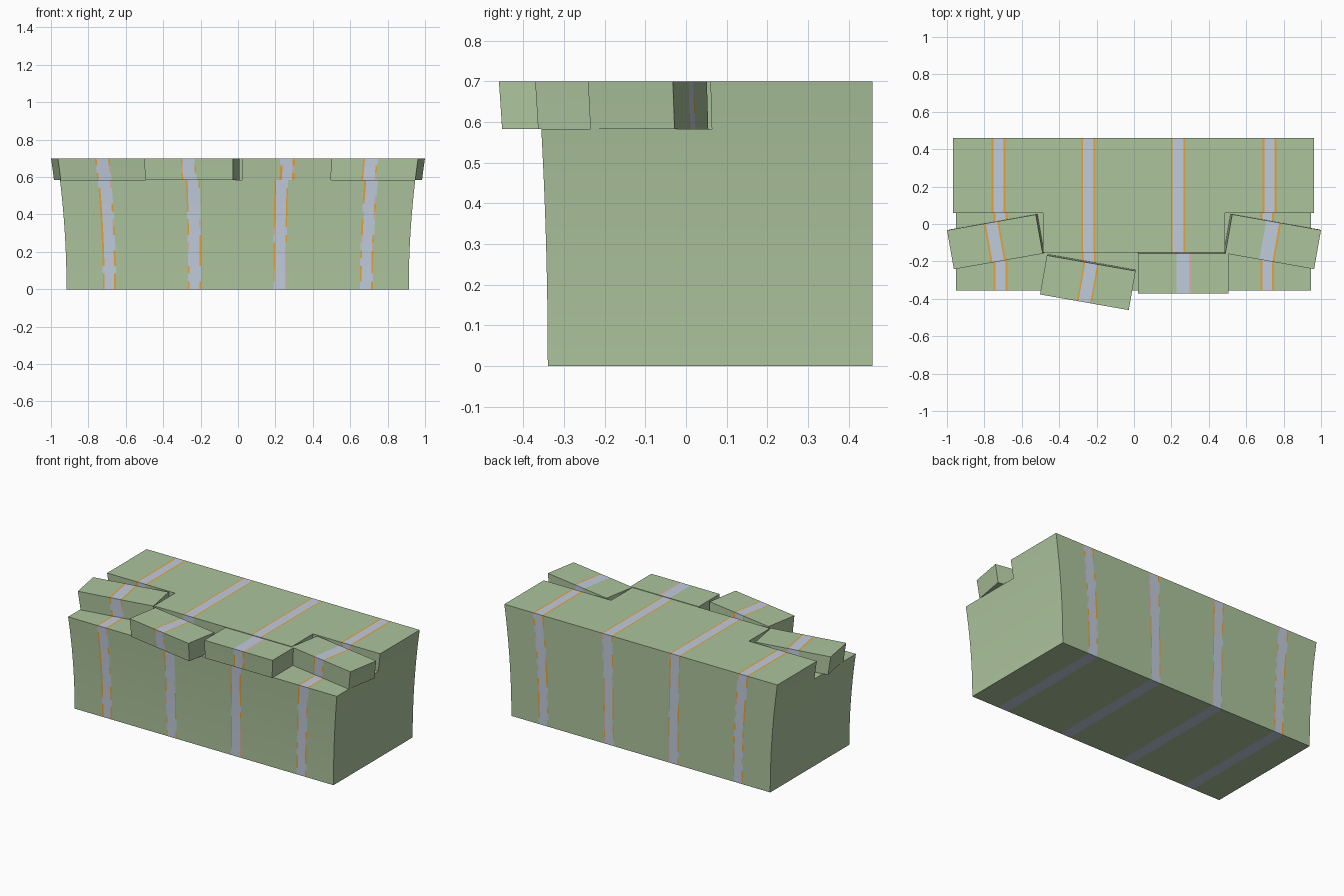
import bpy, bmesh, math, random
from mathutils import Matrix, Vector

if "Cube" in bpy.data.objects:
    bpy.data.objects.remove(bpy.data.objects["Cube"])

random.seed(7)
TOP, LEDGE, BACK = 0.70, 0.583, 0.459


def material(name, rgb):
    m = bpy.data.materials.new(name)
    m.diffuse_color = (*rgb, 1)
    m.use_nodes = True
    m.node_tree.nodes["Principled BSDF"].inputs["Base Color"].default_value = m.diffuse_color
    return m


MATS = [material("sage green", (0.415, 0.55, 0.335)),
        material("blue grey stripe", (0.53, 0.60, 0.71)),
        material("orange edge", (0.80, 0.36, 0.04)),
        material("pink edge", (0.70, 0.44, 0.38))]
GREEN, BLUE, ORANGE, PINK = range(4)


def flare(v):
    """The whole model narrows in a gentle curve towards the base."""
    t = 1 - (v.z / TOP) ** 2
    v.x *= 1 - 0.052 * t
    v.y = BACK + (v.y - BACK) * (1 - 0.028 * t)


def stripe_cuts(c, half, edge):
    return [c - half, c - half + edge, c + half - edge, c + half]


def striped_solid(name, xs, ys, zs, filled, place=Matrix.Identity(4), edges=None):
    """Make the outer skin of the filled cells; x columns decide the stripes."""
    bm = bmesh.new()
    pts = {}
    patch = {}
    grid = (xs, ys, zs)
    n = [len(g) - 1 for g in grid]

    def inside(c):
        if any(c[a] < 0 or c[a] >= n[a] for a in range(3)):
            return False
        return filled(*[(grid[a][c[a]] + grid[a][c[a] + 1]) / 2 for a in range(3)])

    def vert(i):
        if i not in pts:
            pts[i] = bm.verts.new(place @ Vector([grid[a][i[a]] for a in range(3)]))
        return pts[i]

    def colour(c, axis, side):
        k = c[0] % 4                      # 0 plain, 1 and 3 stripe edges, 2 stripe
        if axis == 0 or k == 0:
            return GREEN
        if k == 2:
            return BLUE
        if axis == 2:
            return edges[k // 2] if edges else (ORANGE if side else BLUE)
        key = (c[0], c[2], axis, side)
        if key not in patch:              # worn, patchy stripe edges
            weights = (6, 3, 1, 0.5) if k == 1 else (4.5, 2.5, 0.7, 2.3)
            patch[key] = random.choices((ORANGE, BLUE, GREEN, PINK), weights)[0]
        return patch[key]

    for i in range(n[0]):
        for j in range(n[1]):
            for k in range(n[2]):
                c = (i, j, k)
                if not inside(c):
                    continue
                for a in range(3):
                    for side in (0, 1):
                        nb = list(c)
                        nb[a] += 2 * side - 1
                        if inside(nb):
                            continue
                        b, d = (a + 1) % 3, (a + 2) % 3
                        loop = []
                        for u, w in ((0, 0), (1, 0), (1, 1), (0, 1)):
                            p = list(c)
                            p[a] += side
                            p[b] += u
                            p[d] += w
                            loop.append(vert(tuple(p)))
                        f = bm.faces.new(loop if side else loop[::-1])
                        f.material_index = colour(c, a, side)
    for v in bm.verts:
        flare(v.co)
    me = bpy.data.meshes.new(name)
    bm.to_mesh(me)
    bm.free()
    for m in MATS:
        me.materials.append(m)
    ob = bpy.data.objects.new(name, me)
    bpy.context.collection.objects.link(ob)
    return ob


# Main body: tall back over a lower ledge that runs along the front
MID = 0.487
xs = [-0.967]
for c, e in ((-0.725, 0.010), (-0.245, 0.008), (0.236, 0.008), (0.724, 0.010)):
    xs += stripe_cuts(c, 0.037, e)
xs.append(0.963)
ys = [-0.363, -0.153, 0.06, BACK]
upper_zs = [LEDGE, 0.622, 0.661, TOP]
zs = [LEDGE * i / 14 for i in range(14)] + upper_zs
striped_solid("body", xs, ys, zs, lambda x, y, z: z < LEDGE or y > 0.06)

# Raised middle, reaching forward between the outer blocks
striped_solid("raised_middle", [-MID] + xs[5:13] + [MID], [-0.153, 0.06], upper_zs,
              lambda x, y, z: True)

# Four loose blocks along the front lip: x, y, turn, edge colours, stripe offset, edge width
BLOCKS = [("outer_left_block", -0.744, -0.096, 10, (ORANGE, ORANGE), 0.0, 0.009),
          ("inner_left_block", -0.247, -0.314, -10, (ORANGE, ORANGE), 0.0, 0.008),
          ("inner_right_block", 0.263, -0.265, 0, (BLUE, PINK), 0.003, 0.013),
          ("outer_right_block", 0.744, -0.095, -10, (BLUE, ORANGE), -0.016, 0.009)]
for name, x, y, deg, edges, off, e in BLOCKS:
    place = Matrix.Translation((x, y, 0)) @ Matrix.Rotation(math.radians(deg), 4, 'Z')
    striped_solid(name, [-0.241] + stripe_cuts(off, 0.040, e) + [0.241],
                  [-0.106, 0.106], upper_zs, lambda x, y, z: True, place, edges)

# Soft shading along the curved sides, crisp corners
bpy.ops.object.select_all(action='SELECT')
bpy.context.view_layer.objects.active = bpy.data.objects["body"]
bpy.ops.object.shade_smooth_by_angle(angle=math.radians(30))
